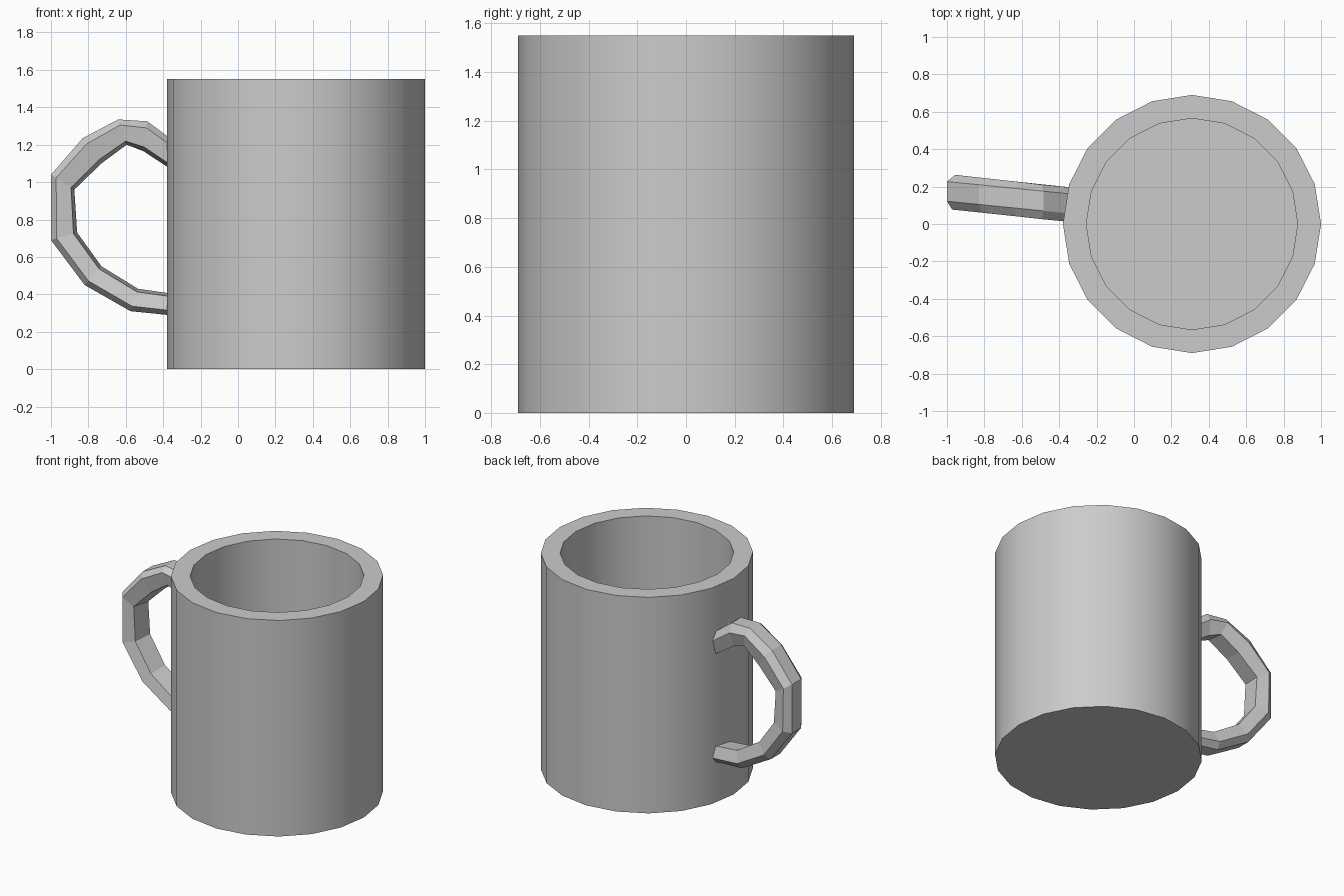
import bpy, bmesh, math

if "Cube" in bpy.data.objects:
    bpy.data.objects.remove(bpy.data.objects["Cube"])

SIDES = 20


def make_object(name, bm):
    bmesh.ops.recalc_face_normals(bm, faces=bm.faces[:])
    mesh = bpy.data.meshes.new(name)
    bm.to_mesh(mesh)
    bm.free()
    obj = bpy.data.objects.new(name, mesh)
    bpy.context.collection.objects.link(obj)
    return obj


def skin(bm, rings):
    """Bridge successive rings of points with quads and cap both ends."""
    loops = [[bm.verts.new(p) for p in ring] for ring in rings]
    n = len(loops[0])
    for a, b in zip(loops, loops[1:]):
        for i in range(n):
            j = (i + 1) % n
            bm.faces.new((a[i], a[j], b[j], b[i]))
    bm.faces.new(loops[0])
    bm.faces.new(loops[-1])


def circle(radius, z, cx=0.31):
    return [(cx + radius * math.cos(2 * math.pi * i / SIDES),
             radius * math.sin(2 * math.pi * i / SIDES), z) for i in range(SIDES)]


# Cup: outside wall, rim, inside wall and floor
bm = bmesh.new()
skin(bm, [circle(r, z) for r, z in
          [(0.69, 0), (0.69, 1.55), (0.565, 1.55), (0.565, 0.12)]])
cup = make_object("cup_body", bm)
bpy.context.view_layer.objects.active = cup
cup.select_set(True)
bpy.ops.object.shade_smooth_by_angle(angle=math.radians(30))

# Handle: outer and inner edge (x, z) at each station
stations = [
    ((-0.33, 1.21), (-0.33, 1.05)),
    ((-0.485, 1.325), (-0.505, 1.165)),
    ((-0.64, 1.335), (-0.595, 1.20)),
    ((-0.83, 1.235), (-0.73, 1.10)),
    ((-1.00, 1.04), (-0.875, 0.96)),
    ((-1.00, 0.69), (-0.86, 0.73)),
    ((-0.82, 0.45), (-0.73, 0.55)),
    ((-0.575, 0.31), (-0.535, 0.43)),
    ((-0.33, 0.285), (-0.33, 0.40)),
]
# Six-sided section: (fraction from outer to inner edge, y offset)
section = [(0, -0.05), (0, 0.055), (0.35, 0.09),
           (1, 0.06), (0.86, -0.08), (0.22, -0.095)]
rings = []
for (ox, oz), (ix, iz) in stations:
    y = 0.11 - 0.1 * (ox + 0.38)
    rings.append([(ox + (ix - ox) * t, y + dy, oz + (iz - oz) * t)
                  for t, dy in section])
bm = bmesh.new()
skin(bm, rings)
make_object("handle", bm)
